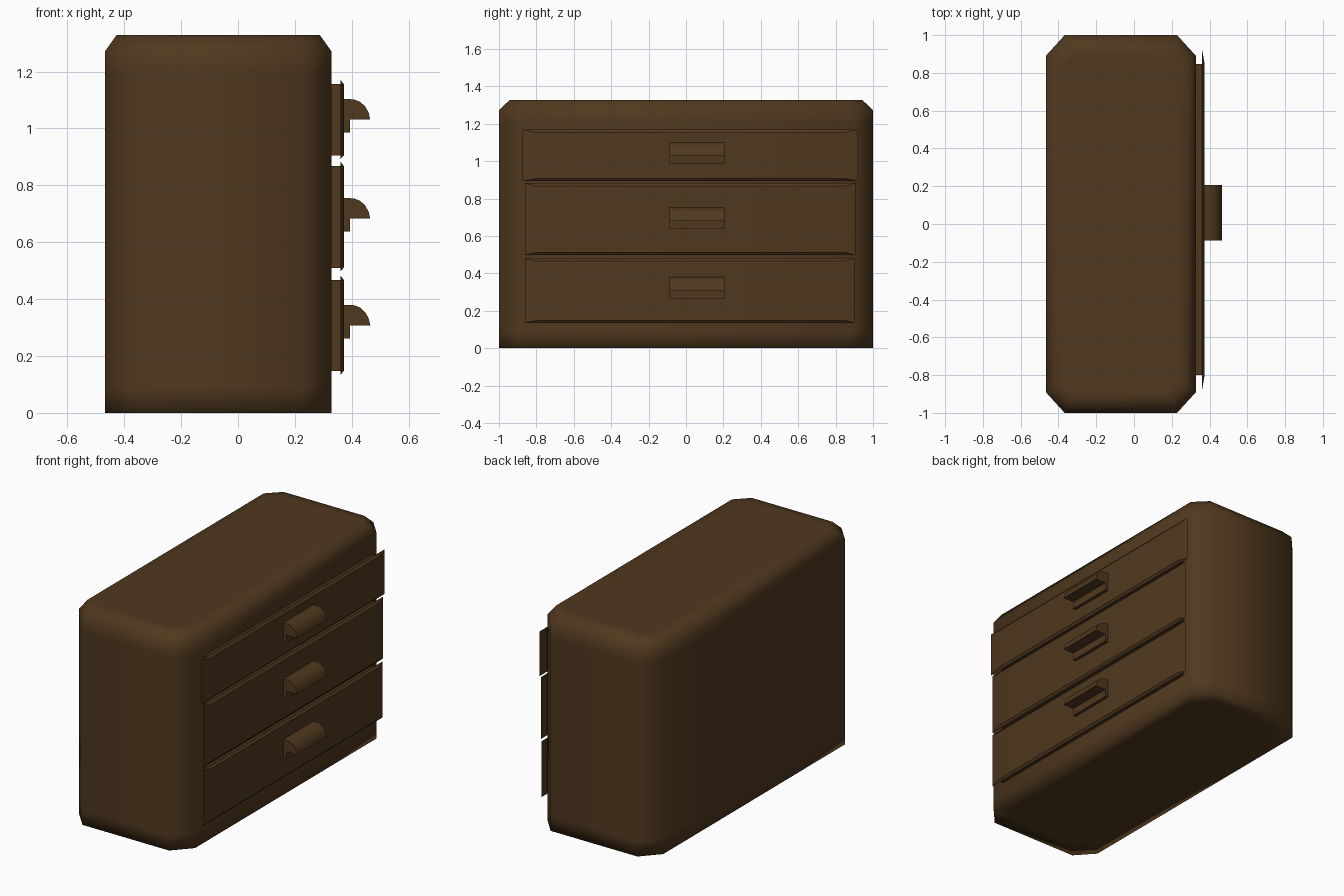
import bpy, bmesh

if "Cube" in bpy.data.objects:
    bpy.data.objects.remove(bpy.data.objects["Cube"])

wood = bpy.data.materials.new("dark_wood")
wood.diffuse_color = (0.08, 0.04, 0.013, 1)
wood.use_nodes = True
wood.node_tree.nodes["Principled BSDF"].inputs["Base Color"].default_value = wood.diffuse_color


def finish(name, bm):
    bmesh.ops.recalc_face_normals(bm, faces=bm.faces)
    me = bpy.data.meshes.new(name)
    bm.to_mesh(me)
    bm.free()
    me.materials.append(wood)
    ob = bpy.data.objects.new(name, me)
    bpy.context.collection.objects.link(ob)
    return ob


def smooth(ob, angle=None):
    bpy.ops.object.select_all(action='DESELECT')
    ob.select_set(True)
    bpy.context.view_layer.objects.active = ob
    if angle is None:
        bpy.ops.object.shade_smooth()
    else:
        bpy.ops.object.shade_smooth_by_angle(angle=angle)


def loft(name, rings):
    bm = bmesh.new()
    loops = [[bm.verts.new(p) for p in r] for r in rings]
    n = len(loops[0])
    for a, b in zip(loops, loops[1:]):
        for i in range(n):
            j = (i + 1) % n
            bm.faces.new((a[i], a[j], b[j], b[i]))
    bm.faces.new(loops[0])
    bm.faces.new(loops[-1])
    return finish(name, bm)


def octagon(z, ix=0, iy=0, cx=0.10, cy=0.11):
    # chamfered rectangle, inset from the cabinet outline
    x0, x1, y0, y1 = -0.467 + ix, 0.328 - ix, -1 + iy, 1 - iy
    return [(x0 + cx, y0, z), (x1 - cx, y0, z), (x1, y0 + cy, z), (x1, y1 - cy, z),
            (x1 - cx, y1, z), (x0 + cx, y1, z), (x0, y1 - cy, z), (x0, y0 + cy, z)]


# Cabinet with chamfered corners and support loops for the soft shading
cabinet = loft("cabinet", [
    octagon(0, 0.09, 0.09), octagon(0), octagon(0.09), octagon(1.20), octagon(1.272),
    octagon(1.328, 0.04, 0.058, 0.08, 0.08), octagon(1.328, 0.09, 0.11, 0.06, 0.06)])
smooth(cabinet)


def rect(x, y0, y1, z0, z1):
    return [(x, y0, z0), (x, y1, z0), (x, y1, z1), (x, y0, z1)]


def drawer(name, z0, z1, y0, y1):
    # box front with a thin flared lip
    a, b = -0.80, 0.847
    ob = loft(name, [
        rect(0.30, a, b, z0, z1), rect(0.360, a, b, z0, z1),
        rect(0.361, y0, y1, z0 - 0.012, z1 + 0.014),
        rect(0.373, a - 0.005, b + 0.005, z0 + 0.002, z1 - 0.002)])
    smooth(ob, 0.3)


def handle(name, top):
    # cup pull: quarter round with a plate below
    profile = [(0.365, -0.118), (0.393, -0.118), (0.393, -0.072), (0.465, -0.072),
               (0.459, -0.047), (0.447, -0.026), (0.430, -0.010), (0.410, -0.002),
               (0.393, 0), (0.365, 0)]
    ob = loft(name, [[(x, y, top + z) for x, z in profile] for y in (-0.087, 0.207)])
    smooth(ob, 0.6)


# Three drawers, each with a pull
for label, z0, z1, y0, y1, top in (
        ("bottom", 0.147, 0.468, -0.86, 0.90, 0.38),
        ("middle", 0.51, 0.868, -0.86, 0.905, 0.755),
        ("top", 0.905, 1.156, -0.875, 0.92, 1.103)):
    drawer(label + "_drawer", z0, z1, y0, y1)
    handle(label + "_handle", top)
